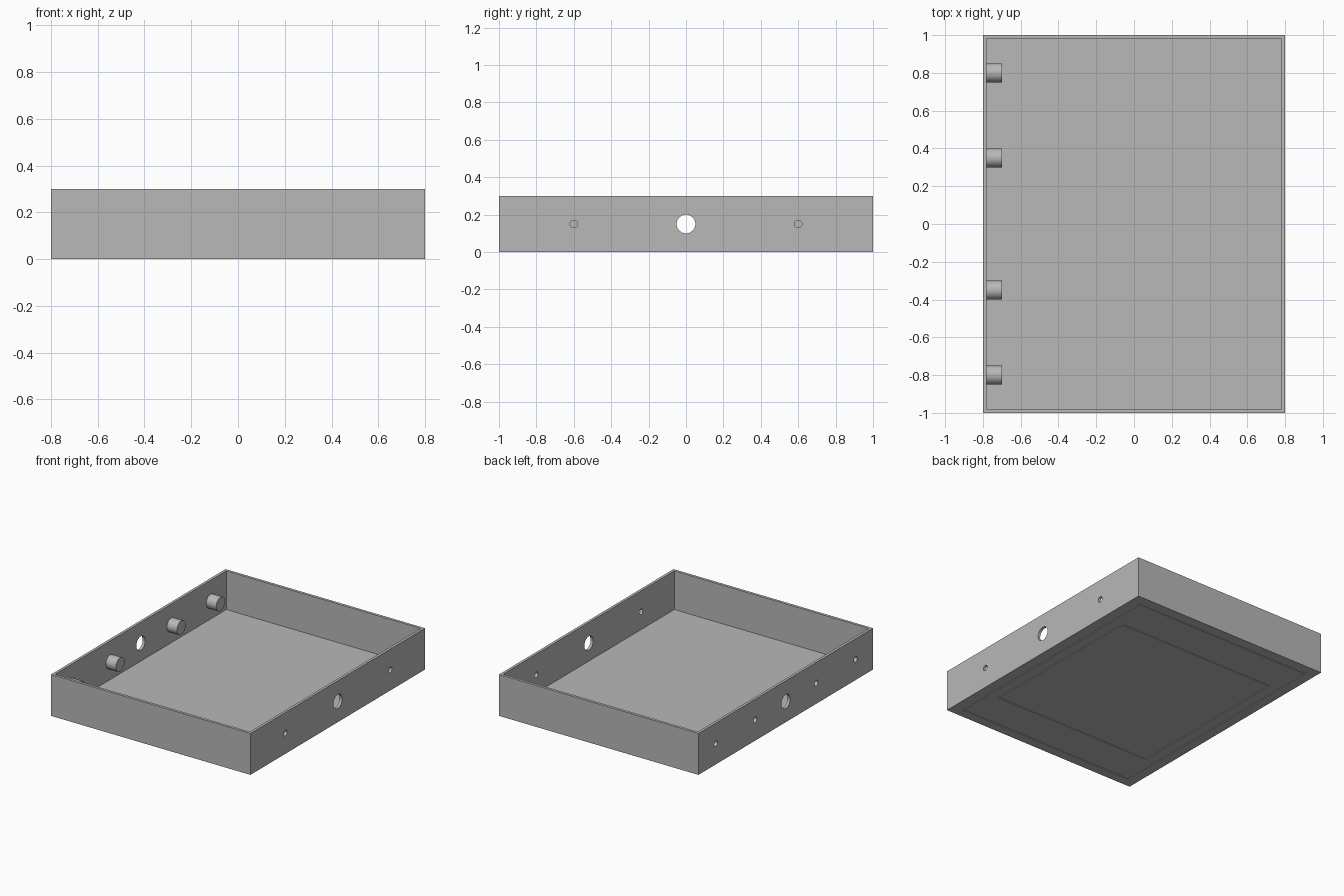
import bpy
import math

default = bpy.data.objects.get("Cube")
if default:
    bpy.data.objects.remove(default, do_unlink=True)

# One plain grey for the whole model
grey = bpy.data.materials.new("plain_grey")
grey.use_nodes = True
colour = (0.48, 0.48, 0.48, 1)
grey.diffuse_color = colour
grey.node_tree.nodes["Principled BSDF"].inputs["Base Color"].default_value = colour

HX, HY, H, T = 0.8, 1.0, 0.3, 0.02     # half sizes, height, wall thickness
MID = H / 2


def box(name, hx, hy, z0, z1):
    bpy.ops.mesh.primitive_cube_add(size=1, location=(0, 0, (z0 + z1) / 2))
    ob = bpy.context.object
    ob.name = name
    ob.scale = (2 * hx, 2 * hy, z1 - z0)
    bpy.ops.object.transform_apply(location=True, scale=True)
    ob.data.materials.append(grey)
    return ob


def rod(name, radius, x0, x1, y):
    bpy.ops.mesh.primitive_cylinder_add(
        vertices=48, radius=radius, depth=x1 - x0,
        location=((x0 + x1) / 2, y, MID), rotation=(0, math.pi / 2, 0))
    ob = bpy.context.object
    ob.name = name
    bpy.ops.object.transform_apply(location=True, rotation=True)
    ob.data.materials.append(grey)
    return ob


def combine(target, tool, operation="DIFFERENCE"):
    mod = target.modifiers.new("cut", "BOOLEAN")
    mod.operation = operation
    mod.solver = "EXACT"
    mod.object = tool
    bpy.context.view_layer.objects.active = target
    bpy.ops.object.modifier_apply(modifier=mod.name)
    bpy.data.objects.remove(tool, do_unlink=True)


# Open tray with thin walls and floor
tray = box("tray", HX, HY, 0, H)
combine(tray, box("cavity", HX - T, HY - T, T, H + 0.1))

# Thin rectangular grooves under the floor
for hx, hy in ((0.73, 0.93), (0.65, 0.65)):
    groove = box("groove", hx, hy, -0.05, 0.005)
    combine(groove, box("groove_core", hx - 0.015, hy - 0.015, -0.1, 0.1))
    combine(tray, groove)

# Screw posts on the inside of one long wall, with blind holes from outside
for y in (-0.8, -0.35, 0.35, 0.8):
    combine(tray, rod("post", 0.05, -HX + T / 2, -0.7, y), "UNION")
    combine(tray, rod("screw_hole", 0.02, -HX - 0.05, -0.72, y))

# Large cable holes through both long walls, small holes in the other wall
combine(tray, rod("cable_hole", 0.05, -HX - 0.1, HX + 0.1, 0))
for y in (-0.6, 0.6):
    combine(tray, rod("small_hole", 0.02, HX - 0.1, HX + 0.1, y))

bpy.ops.object.select_all(action="DESELECT")
tray.select_set(True)
bpy.context.view_layer.objects.active = tray
bpy.ops.object.shade_smooth_by_angle(angle=math.radians(30))
